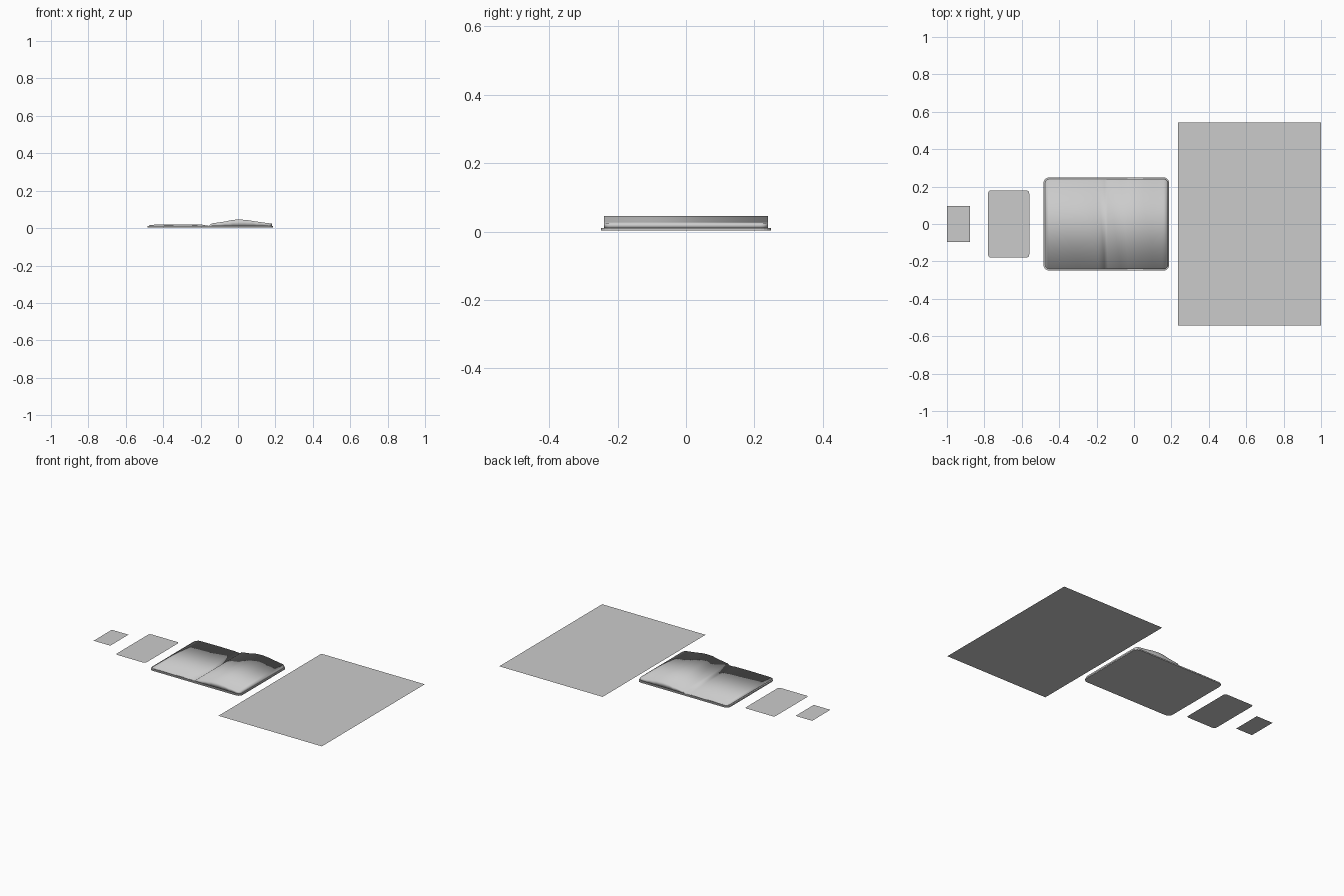
import bpy, bmesh, math

if "Cube" in bpy.data.objects:
    bpy.data.objects.remove(bpy.data.objects["Cube"])

def finish(name, bm, smooth=False):
    bmesh.ops.recalc_face_normals(bm, faces=bm.faces)
    me = bpy.data.meshes.new(name)
    bm.to_mesh(me)
    bm.free()
    for p in me.polygons:
        p.use_smooth = smooth
    ob = bpy.data.objects.new(name, me)
    bpy.context.collection.objects.link(ob)
    return ob

def flat_sheet(name, x0, x1, h, r=0.0):
    """Paper-thin rectangle lying at z = 0, with optional round corners."""
    bm = bmesh.new()
    n = 5 if r else 0
    pts = []
    for i, (sx, sy) in enumerate(((1, 1), (-1, 1), (-1, -1), (1, -1))):
        cx = (x1 - r) if sx > 0 else (x0 + r)
        for k in range(n + 1):
            a = math.pi / 2 * (i + (k / n if n else 0))
            pts.append((cx + r * math.cos(a), sy * (h - r) + r * math.sin(a), 0))
    f = bm.faces.new([bm.verts.new(p) for p in pts])
    f.normal_update()
    if f.normal.z < 0:
        f.normal_flip()
    me = bpy.data.meshes.new(name)
    bm.to_mesh(me)
    bm.free()
    bpy.context.collection.objects.link(bpy.data.objects.new(name, me))

def loft(name, stations, smooth):
    """Slab through cross-sections (x, half width, bottom z, top z)."""
    bm = bmesh.new()
    rings = [[bm.verts.new((x, -h, a)), bm.verts.new((x, h, a)),
              bm.verts.new((x, h, b)), bm.verts.new((x, -h, b))]
             for x, h, a, b in stations]
    for p, q in zip(rings, rings[1:]):
        for i in range(4):
            j = (i + 1) % 4
            bm.faces.new((p[i], p[j], q[j], q[i]))
    bm.faces.new(rings[0])
    bm.faces.new(rings[-1])
    return finish(name, bm, smooth)

def half_width(x, x0, x1, h, r):
    d = min(x - x0, x1 - x)
    return h if d >= r else h - r + math.sqrt(max(0, r * r - (r - d) ** 2))

def samples(x0, x1, r, n):
    arc = [r * (1 - math.cos(math.pi / 2 * k / 5)) for k in range(5)]
    mid = [x0 + r + (x1 - x0 - 2 * r) * k / n for k in range(n + 1)]
    return [x0 + a for a in arc] + mid + [x1 - a for a in reversed(arc)]

# Loose sheets beside the book
flat_sheet("small_label", -1.0, -0.877, 0.096)
flat_sheet("rounded_card", -0.78, -0.56, 0.18, 0.016)
flat_sheet("large_sheet", 0.236, 1.0, 0.543)

# Open cover
C0, C1 = -0.484, 0.188
loft("cover", [(x, half_width(x, C0, C1, 0.249, 0.03), 0.003, 0.011)
               for x in samples(C0, C1, 0.03, 8)], False)

# Page block: flat left half, gutter at the spine, arched right half
P0, P1, SPINE = -0.475, 0.182, -0.158
PROFILE = [(P0, 0.015), (-0.45, 0.018), (-0.30, 0.019), (-0.19, 0.018),
           (SPINE, 0.012), (-0.14, 0.025), (-0.07, 0.035), (-0.03, 0.044),
           (0.01, 0.046), (0.05, 0.043), (0.10, 0.035), (0.15, 0.028), (P1, 0.024)]

def page_top(x):
    for (xa, za), (xb, zb) in zip(PROFILE, PROFILE[1:]):
        if x <= xb:
            return za + (zb - za) * (x - xa) / (xb - xa)
    return PROFILE[-1][1]

xs = sorted(set(samples(P0, P1, 0.022, 1) + [p[0] for p in PROFILE]))
loft("pages", [(x, half_width(x, P0, P1, 0.24, 0.022), 0.0105, page_top(x))
               for x in xs], True)
